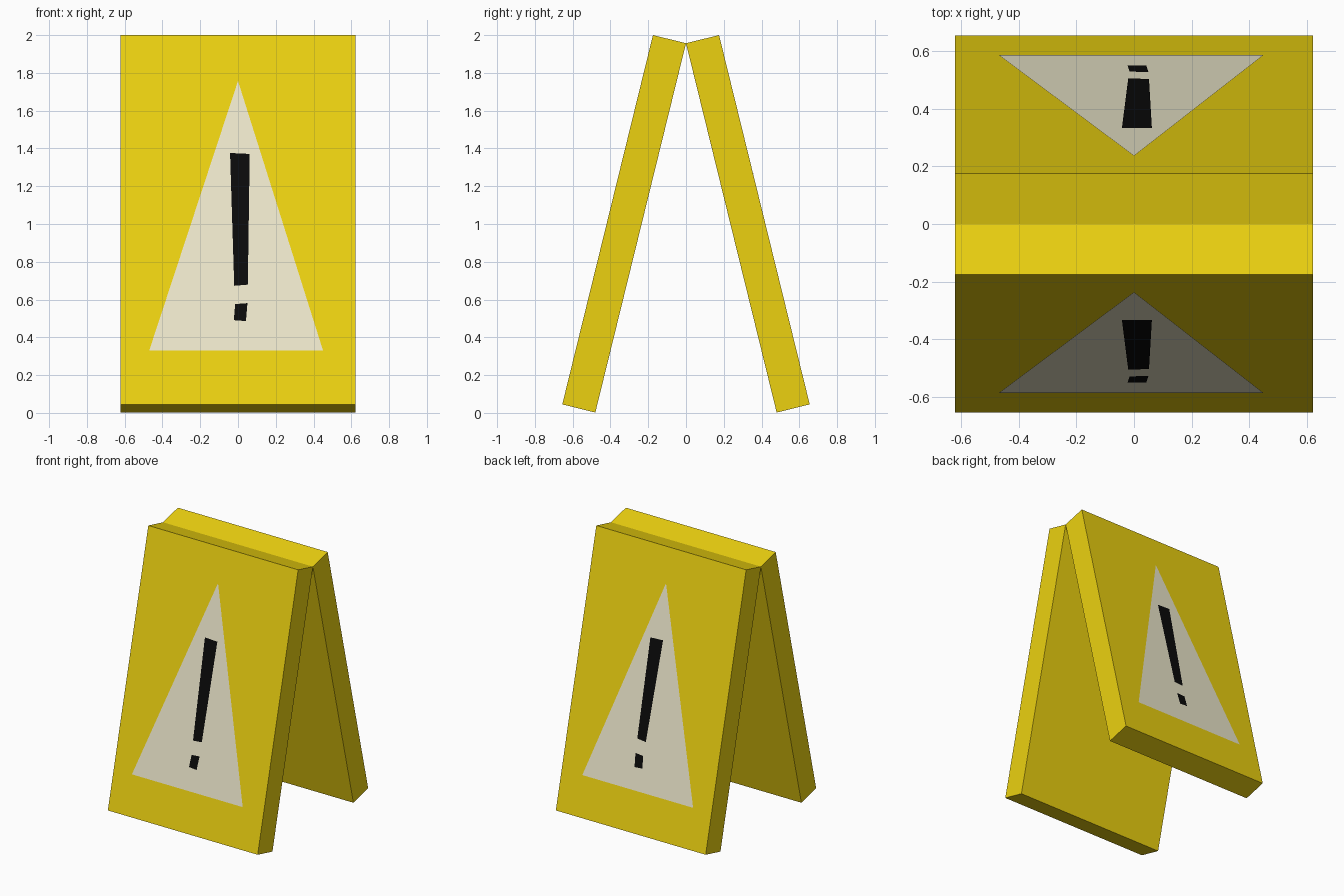
import bpy
from mathutils import Vector

if "Cube" in bpy.data.objects:
    bpy.data.objects.remove(bpy.data.objects["Cube"])

HALF_W = 0.622
FOOT = Vector((0, -0.655, 0.045))     # outer bottom edge of the front board
HEAD = Vector((0, -0.175, 2.0))       # outer top edge of the front board
THICK = Vector((0, 0.175, -0.043))    # outer face to inner face
OUT = -THICK.normalized()


def material(name, rgb):
    m = bpy.data.materials.new(name)
    m.diffuse_color = (*rgb, 1)
    m.use_nodes = True
    m.node_tree.nodes["Principled BSDF"].inputs["Base Color"].default_value = m.diffuse_color
    return m


YELLOW = material("yellow", (0.84, 0.64, 0.005))
CREAM = material("cream", (0.84, 0.80, 0.60))
BLACK = material("black", (0.003, 0.003, 0.003))


def add_mesh(name, verts, faces, mat, side):
    # side 1 is the front; side -1 mirrors across y and flips the winding
    verts = [(v[0], v[1] * side, v[2]) for v in verts]
    if side < 0:
        faces = [f[::-1] for f in faces]
    me = bpy.data.meshes.new(name)
    me.from_pydata(verts, [], faces)
    me.materials.append(mat)
    bpy.context.collection.objects.link(bpy.data.objects.new(name, me))


def on_board(x, z, lift):
    # point on the sloping outer face at height z
    t = (z - FOOT.z) / (HEAD.z - FOOT.z)
    p = FOOT.lerp(HEAD, t) + OUT * lift
    return (x, p.y, p.z)


def decal(name, outline, lift, mat, side):
    verts = [on_board(x, z, lift) for x, z in outline]
    add_mesh(name, verts, [tuple(range(len(verts)))], mat, side)


# outlines run counter-clockwise seen from the front
TRIANGLE = [(-0.47, 0.33), (0.45, 0.33), (0, 1.757)]
BAR = [(-0.02, 0.672), (0.052, 0.678), (0.062, 1.37), (-0.042, 1.375)]
DOT = [(-0.022, 0.49), (0.042, 0.485), (0.05, 0.58), (-0.015, 0.575)]

for label, side in (("front", 1), ("back", -1)):
    # leaning board
    profile = [FOOT, FOOT + THICK, HEAD + THICK, HEAD]
    verts = [(x, p.y, p.z) for x in (-HALF_W, HALF_W) for p in profile]
    faces = [(3, 2, 1, 0), (4, 5, 6, 7)]
    faces += [(i, (i + 1) % 4, (i + 1) % 4 + 4, i + 4) for i in range(4)]
    add_mesh(label + "_board", verts, faces, YELLOW, side)
    # warning sign painted on the outer face
    decal(label + "_triangle", TRIANGLE, 0.002, CREAM, side)
    decal(label + "_mark_bar", BAR, 0.004, BLACK, side)
    decal(label + "_mark_dot", DOT, 0.004, BLACK, side)
